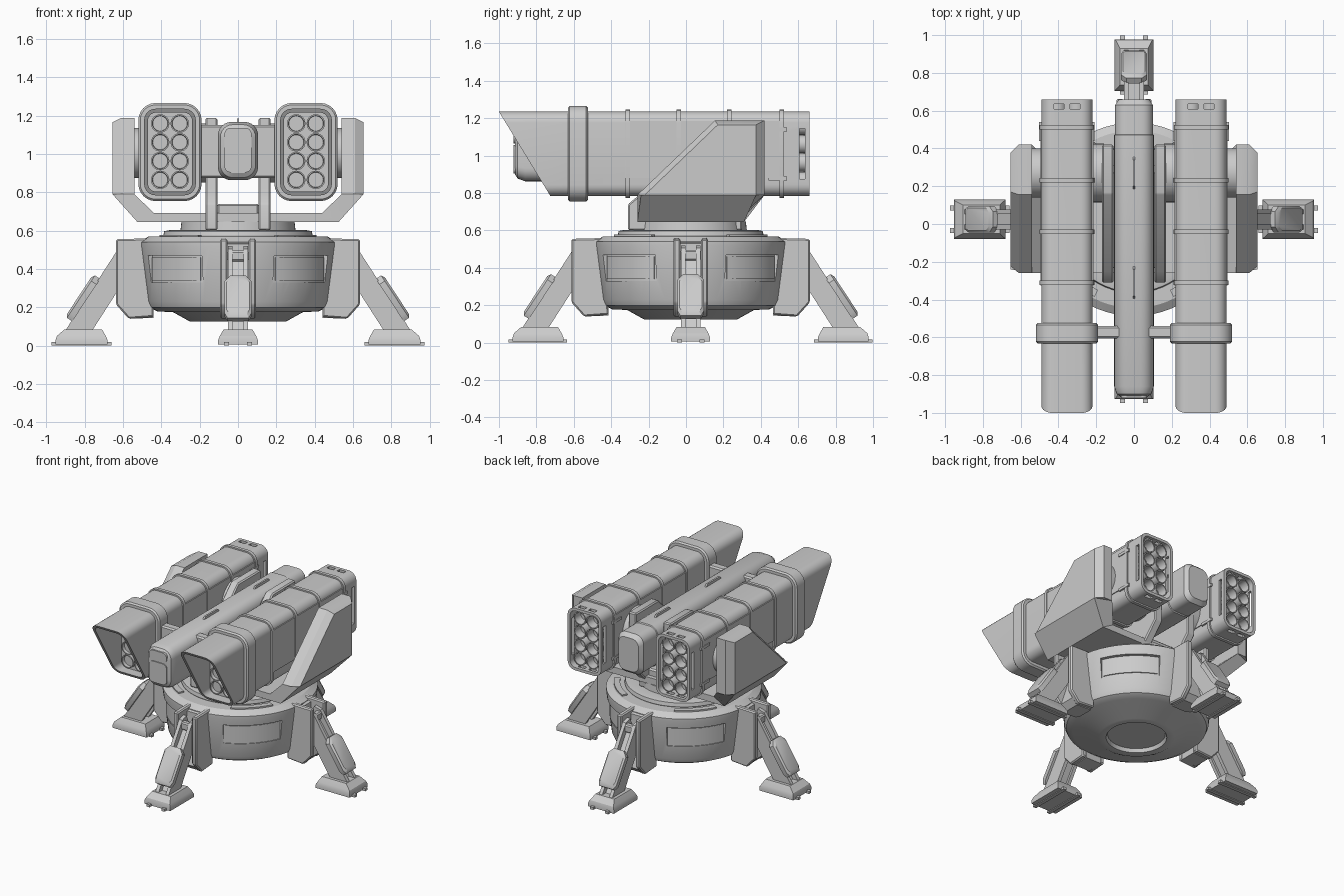
import bpy, bmesh, math
from mathutils import Matrix, Vector

if "Cube" in bpy.data.objects:
    bpy.data.objects.remove(bpy.data.objects["Cube"])

CY = 0.025                       # y of the base axis
I = Matrix.Identity(4)


def loft(name, rings, cap=True, closed=False, M=I, bevel=0.0):
    """Skin a list of equal-length point rings."""
    bm = bmesh.new()
    rs = [[bm.verts.new(M @ Vector(p)) for p in r] for r in rings]
    n = len(rs[0])
    pairs = list(zip(rs, rs[1:])) + ([(rs[-1], rs[0])] if closed else [])
    for a, b in pairs:
        for i in range(n):
            j = (i + 1) % n
            bm.faces.new((a[i], a[j], b[j], b[i]))
    if cap and not closed:
        bm.faces.new(rs[0])
        bm.faces.new(rs[-1])
    bmesh.ops.recalc_face_normals(bm, faces=bm.faces)
    if bevel:
        es = [e for e in bm.edges if e.calc_face_angle(0) > 0.4]
        bmesh.ops.bevel(bm, geom=es, offset=bevel, segments=1, affect='EDGES', clamp_overlap=True)
    me = bpy.data.meshes.new(name)
    bm.to_mesh(me)
    bm.free()
    ob = bpy.data.objects.new(name, me)
    bpy.context.collection.objects.link(ob)
    return ob


def prism(name, pts, x0, x1, M=I, bevel=0.0):
    """Profile in (y, z) extruded along x."""
    return loft(name, [[(x, y, z) for y, z in pts] for x in (x0, x1)], M=M, bevel=bevel)


def box(name, x0, x1, y0, y1, z0, z1, M=I, bevel=0.0):
    return prism(name, [(y0, z0), (y1, z0), (y1, z1), (y0, z1)], x0, x1, M, bevel)


def lathe(name, prof, n=64, M=I):
    ring = lambda r, z: [(r * math.cos(2 * math.pi * i / n), r * math.sin(2 * math.pi * i / n), z) for i in range(n)]
    return loft(name, [ring(r, z) for r, z in prof], M=M)


def arc_block(name, r0, r1, z0, z1, mid, half, M, n=12):
    rings = []
    for i in range(n + 1):
        a = math.radians(mid - half + 2 * half * i / n)
        c, s = math.cos(a), math.sin(a)
        rings.append([(r * c, r * s, z) for r, z in ((r0, z0), (r1, z0), (r1, z1), (r0, z1))])
    return loft(name, rings, M=M)


def rrect(cx, cz, hx, hz, r, y):
    """Rounded rectangle in xz; y is a number or a function of z."""
    pts = []
    for k, (sx, sz) in enumerate(((1, 1), (-1, 1), (-1, -1), (1, -1))):
        for i in range(7):
            a = math.radians(90 * k + 15 * i)
            x = cx + sx * (hx - r) + r * math.cos(a)
            z = cz + sz * (hz - r) + r * math.sin(a)
            pts.append((x, y(z) if callable(y) else y, z))
    return pts


def cut(ob, cutter):
    m = ob.modifiers.new("cut", 'BOOLEAN')
    m.operation, m.object, m.solver = 'DIFFERENCE', cutter, 'EXACT'
    bpy.context.view_layer.objects.active = ob
    bpy.ops.object.modifier_apply(modifier=m.name)
    bpy.data.objects.remove(cutter)


BASE = Matrix.Translation((0, CY, 0))

# Drum base, with recessed panels on the diagonals
drum = lathe("base_drum", [(.19, .15), (.2, .125), (.25, .125), (.34, .175), (.42, .178), (.462, .2), (.475, .23),
                           (.512, .52), (.512, .54), (.47, .568), (.3, .568)], M=BASE)
for k in range(4):
    mid = 45 + 90 * k
    cut(drum, arc_block("panel_cutter", .482, .6, .33, .47, mid, 23, BASE))
    arc_block("side_panel", .47, .489, .34, .46, mid, 21.5, BASE)
    arc_block("top_trim", .42, .46, .56, .578, mid, 18, BASE)
lathe("turntable", [(.385, .56), (.39, .575), (.385, .597), (.36, .602), (.3, .602), (.295, .648)], M=BASE)

# Four legs
d, nrm, org = Vector((.55, -.835)), Vector((.835, .55)), Vector((.635, .49))
for k in range(4):
    M = BASE @ Matrix.Rotation(math.pi / 2 * k, 4, 'Z')
    cheek = [(.44, .15), (.57, .14), (.637, .215), (.637, .555), (.45, .56)]
    for s in (-1, 1):
        prism("leg_housing_cheek", cheek, s * .055, s * .093, M, .008)
        prism("leg_rail", [(.55, .46), (.575, .52), (.625, .505), (.9, .08), (.76, .08), (.58, .36)],
              s * .028, s * .053, M)
        box("foot_toe", s * .06 - .013, s * .06 + .013, .66, .973, 0, .018, M)
    prism("leg_housing_core", [(.44, .145), (.56, .14), (.6, .18), (.53, .4), (.53, .53), (.44, .555)],
          -.06, .06, M)
    prism("leg_web", [(.56, .45), (.6, .47), (.86, .08), (.78, .08), (.6, .36)], -.03, .03, M)
    box("leg_pivot", -.056, .056, .59, .635, .44, .495, M, .008)
    outline = [(-.04, .165), (.04, .165), (.07, .2), (.07, .4), (.055, .43), (-.055, .43), (-.07, .4), (-.07, .2)]
    rings = []
    for off, sc in ((-.008, 1), (.025, 1), (.036, .85)):
        ring = []
        for x, t in outline:
            p = org + d * (.3 + (t - .3) * sc) + nrm * off
            ring.append((x * sc, p.x, p.y))
        rings.append(ring)
    loft("leg_cover", rings, M=M)
    foot = lambda hx, a, b, z: [(-hx, a, z), (hx, a, z), (hx, b, z), (-hx, b, z)]
    loft("foot", [foot(.104, .68, .952, .005), foot(.104, .68, .952, .028), foot(.095, .69, .945, .05),
                  foot(.075, .71, .905, .085)], M=M)

# Yoke: floor, knees and side plates
q = lambda xi, zi, xo, zo, a, b, a2, b2: [(xi, a, zi), (xi, b, zi), (xo, b2, zo), (xo, a2, zo)]
half = [(.44, .692, .525, .645, -.26, .31, -.26, .31), (.54, .79, .655, .79, -.26, .42, -.24, .375)]
mir = lambda r: [(-x, y, z) for x, y, z in r]
R = [q(*h) for h in half]
loft("yoke_floor", [mir(R[1]), mir(R[0]), R[0], R[1]])
plate = [(-.26, .79), (.155, 1.188), (.42, 1.188), (.42, .79)]
inset = [(-.22, .79), (.17, 1.165), (.375, 1.165), (.375, .79)]
SX = Matrix.Rotation(math.pi / 2, 4, 'Y')
for s in (-1, 1):
    loft("yoke_side_plate", [[(s * x, y, z) for y, z in p] for x, p in ((.54, plate), (.61, plate), (.655, inset))])
    # Inner uprights beside the central unit
    prism("inner_upright", [(-.31, .6), (-.31, .74), (-.25, .79), (.16, 1.188), (.42, 1.188), (.42, .79),
                            (.3, .66), (.3, .6)], s * .108, s * .17, bevel=.008)
    # Pivot discs either side of each pod
    for x0, x1, r in ((.16, .235, .155), (.48, .545, .13)):
        lathe("pod_pivot", [(r, s * x0), (r, s * x1)], 40, Matrix.Translation((0, .27, 1.005)) @ SX)
box("yoke_cross_block", -.11, .11, -.24, .28, .64, .74, bevel=.01)

# Launcher pods
slant = lambda z: -1 + (1.235 - z) * .61
CZ, HX, HZ = 1.01, .135, .226
for s in (-1, 1):
    cx = s * .355
    shell = loft("pod_shell", [rrect(cx, CZ, HX, HZ, .06, slant), rrect(cx, CZ, HX, HZ, .06, -.6),
                               rrect(cx, CZ, HX, HZ, .06, .66), rrect(cx, CZ, HX - .02, HZ - .02, .042, .66),
                               rrect(cx, CZ, HX - .02, HZ - .02, .042, -.6),
                               rrect(cx, CZ, HX - .02, HZ - .02, .042, slant)], closed=True)
    cut(shell, box("slot_cutter", cx - .2, cx + .2, .607, .637, .875, 1.145))
    for t in (-1, 1):
        cut(shell, box("slot_cutter", cx + t * .015, cx + t * .068, .608, .636, .7, 1.3))
    loft("pod_core", [rrect(cx, CZ, HX - .015, HZ - .015, .045, y) for y in (-.665, .57)])
    loft("pod_collar", [rrect(cx, CZ, HX + g, HZ + g, .06 + g, y) for g, y in
                        ((-.005, -.632), (.02, -.632), (.03, -.622), (.03, -.535), (.02, -.525), (-.005, -.525))])
    for y in (-.312, -.04, .232, .512):
        loft("pod_strap", [rrect(cx, CZ, HX + g, HZ + g, .06 + g, y + e) for g, e in
                           ((-.005, -.012), (.01, -.012), (.01, .012), (-.005, .012))])
    for t in (-1, 1):
        x = cx + t * HX
        box("pod_side_panel", x - .006, x + .006, -.325, .525, .88, 1.185)
        for z in (.868, 1.13):
            box("pod_latch", x - .012, x + .012, .44, .54, z, z + .02)
    # Tube mouths, front and rear
    for i in (-1, 1):
        for j in range(4):
            x, z = cx + i * .051, .865 + j * .098
            for name, y0, y1, yb in (("front_tube", -.66, -.69, -.667), ("rear_tube", .56, .64, .573)):
                rings = [[(x + r * math.cos(a * math.pi / 12), y, z + r * math.sin(a * math.pi / 12))
                          for a in range(24)] for r, y in ((.048, y0), (.048, y1), (.041, y1), (.039, yb))]
                loft(name, rings)

# Bar joining the two collars
box("collar_crossbar", -.22, .22, -.605, -.54, .875, 1.15, bevel=.01)

# Central sensor unit
loft("sensor_body", [rrect(0, 1.015, hx, hz, r, y) for hx, hz, r, y in
                     ((.07, .115, .05, -.915), (.092, .138, .065, -.9), (.105, .152, .07, -.86), (.105, .152, .07, .47),
                      (.1, .145, .06, .475), (.1, .145, .06, .63), (.08, .12, .05, .66))])
loft("sensor_upper_lens", [rrect(0, 1.1, .07, .036, .03, y) for y in (-.88, -.922)])
loft("sensor_lower_lens", [rrect(0, .98, .07, .076, .03, y) for y in (-.88, -.922)])
for y in (-.31, .27):
    prism("sensor_handle", [(y - .1, 1.15), (y - .07, 1.185), (y + .07, 1.185), (y + .1, 1.15)], -.006, .006)

# Smooth shading with sharp edges kept
for ob in bpy.context.scene.objects:
    ob.select_set(True)
    bpy.context.view_layer.objects.active = ob
bpy.ops.object.shade_smooth_by_angle(angle=math.radians(30))
